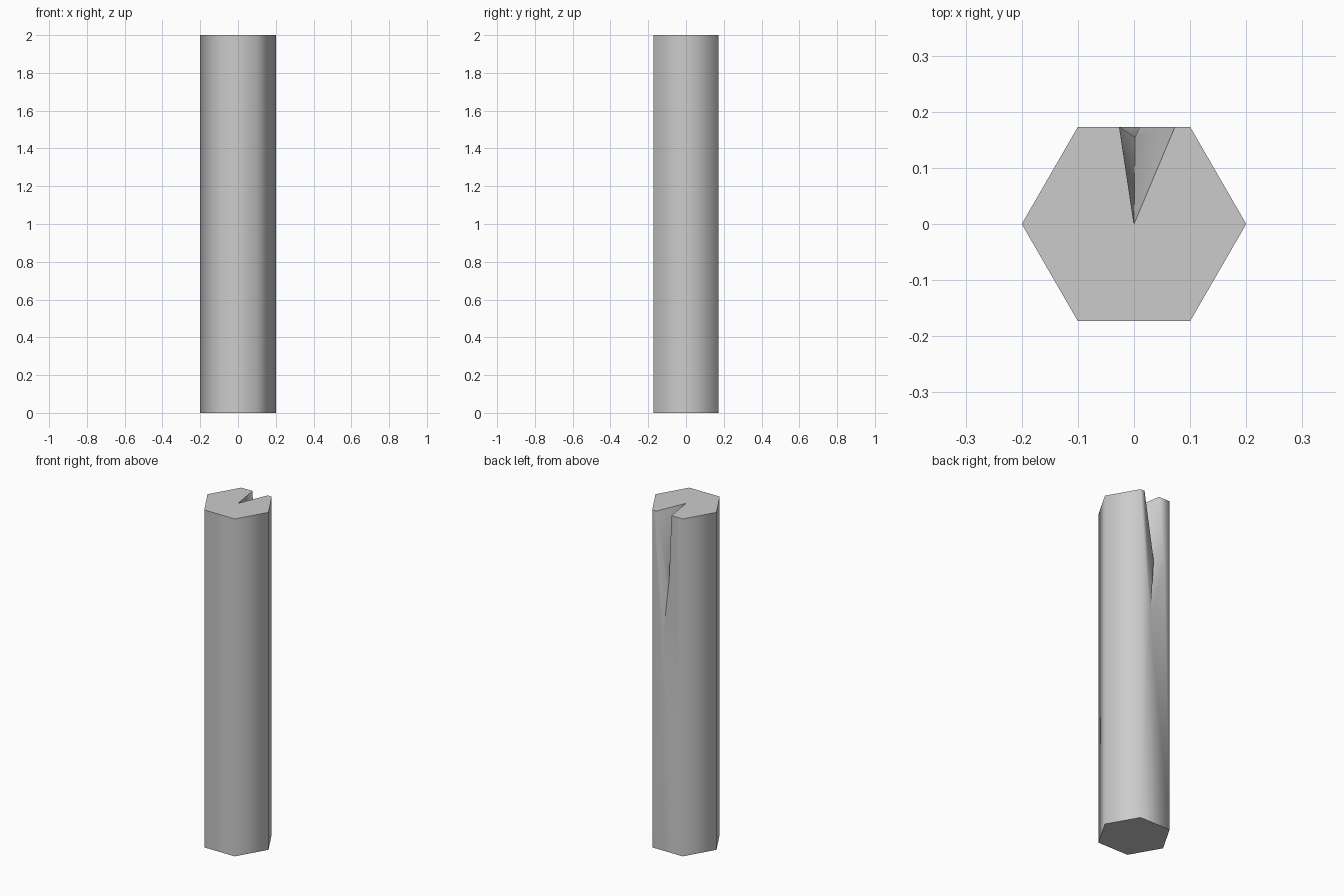
import bpy, bmesh
from math import cos, sin, radians

if "Cube" in bpy.data.objects:
    bpy.data.objects.remove(bpy.data.objects["Cube"])

R, H = 0.2, 2.0
BACK = R * sin(radians(60))

bm = bmesh.new()

def ring(z):
    return [bm.verts.new((R * cos(radians(60 * i)), R * sin(radians(60 * i)), z)) for i in range(6)]

# Six-sided post: corner 1 is back right, corner 2 is back left
low, top = ring(0), ring(H)
bm.faces.new(low[::-1])
for i in (0, 2, 3, 4, 5):
    j = (i + 1) % 6
    bm.faces.new((low[i], low[j], top[j], top[i]))

# Zigzag crack running down the back face from the top
r0, r1 = bm.verts.new((0.073, BACK, H)), bm.verts.new((0.01, BACK, 1.6))
l0, l1 = bm.verts.new((-0.026, BACK, H)), bm.verts.new((-0.062, BACK, 1.6))
inner0, inner1 = bm.verts.new((0, 0, H)), bm.verts.new((0.002, 0.155, 1.6))
tip = bm.verts.new((0.033, BACK, 1.24))

# Notched top and back faces
bm.faces.new((top[0], top[1], r0, inner0, l0, top[2], top[3], top[4], top[5]))
bm.faces.new((low[1], low[2], top[2], l0, l1, tip, r1, r0, top[1]))

# Crack walls
for f in ((r0, r1, inner1), (r0, inner1, inner0), (l0, inner0, inner1),
          (l0, inner1, l1), (r1, tip, inner1), (l1, inner1, tip)):
    bm.faces.new(f)
bmesh.ops.recalc_face_normals(bm, faces=bm.faces)

mesh = bpy.data.meshes.new("cracked_post")
bm.to_mesh(mesh)
bm.free()
post = bpy.data.objects.new("cracked_post", mesh)
bpy.context.collection.objects.link(post)
bpy.context.view_layer.objects.active = post
post.select_set(True)
bpy.ops.object.shade_smooth_by_angle(angle=radians(70))
